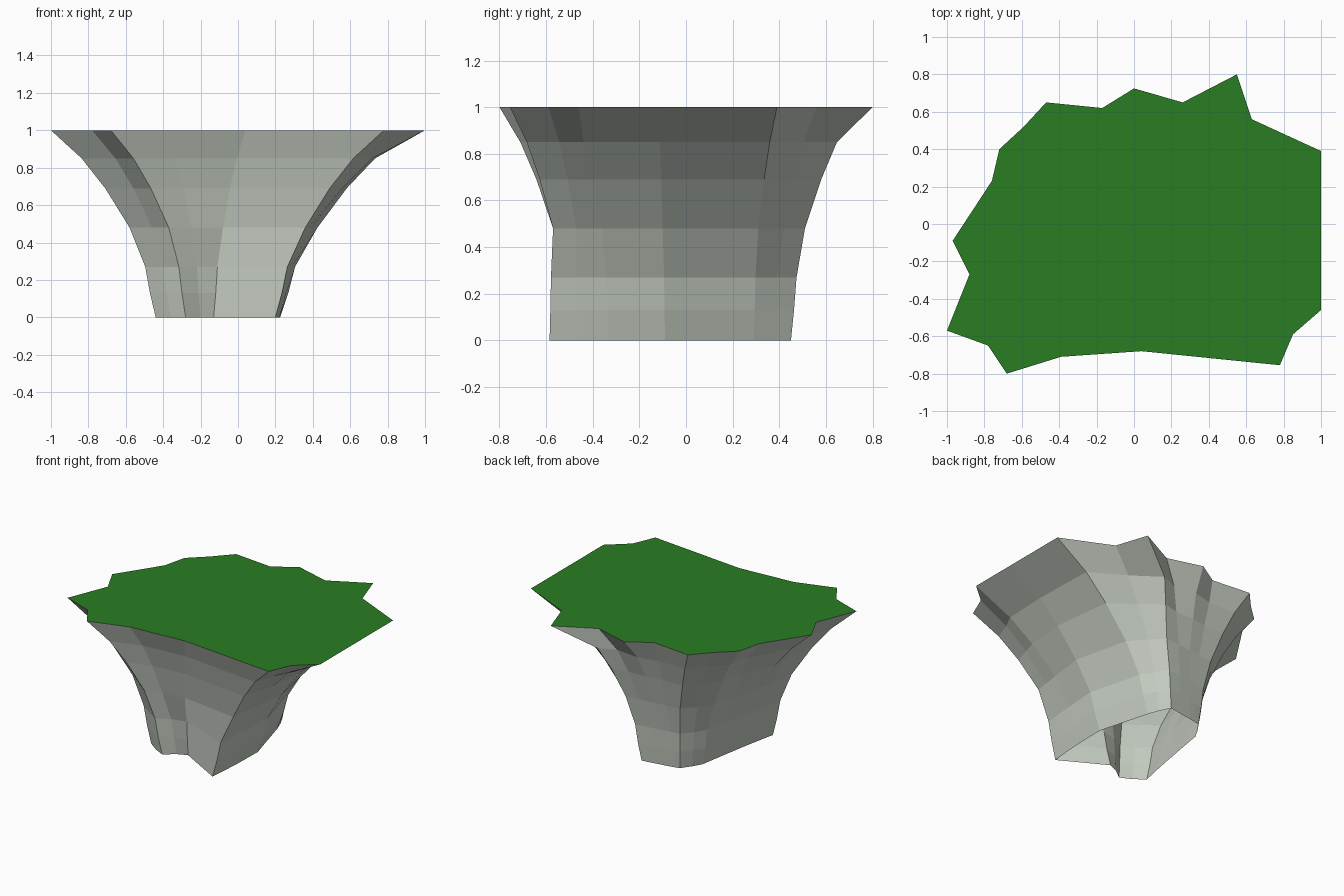
import bpy, bmesh

# Each column of the cliff: top rim x,y / waist x,y / foot x,y
COLS = [
    (.78, -.755, .36, -.57, .20, -.585), (.85, -.59, .375, -.47, .21, -.47),
    (1, -.46, .39, -.36, .22, -.33), (1, -.10, .425, -.10, .225, -.09),
    (1, .39, .33, .31, .12, .29), (.63, .56, .23, .42, .09, .37),
    (.55, .80, .14, .51, .05, .45), (.26, .65, .03, .505, -.04, .435),
    (0, .725, -.08, .49, -.14, .42), (-.17, .62, -.17, .48, -.19, .41),
    (-.47, .65, -.28, .47, -.23, .40), (-.59, .52, -.36, .38, -.28, .33),
    (-.72, .40, -.43, .28, -.32, .26), (-.76, .23, -.47, .12, -.35, .08),
    (-.97, -.09, -.53, -.10, -.385, -.12), (-.88, -.27, -.55, -.24, -.41, -.25),
    (-1, -.57, -.58, -.41, -.44, -.39), (-.78, -.65, -.46, -.50, -.36, -.45),
    (-.68, -.80, -.37, -.57, -.28, -.49), (-.39, -.71, -.25, -.53, -.20, -.43),
    (.04, -.68, -.08, -.51, -.13, -.40)]

# Ring heights with blend: 0 = foot, 1 = waist, 2 = rim
RINGS = [(0, 0), (.13, .22), (.27, .4), (.48, 1), (.69, 1.31), (.85, 1.61), (1, 2)]
# Overhanging rim corners: the wall below leans to a nearer point
OVERHANG = {2: (.93, -.49), 3: (.93, -.12), 4: (.97, .39), 6: (.36, .735),
            7: (.22, .65), 8: (0, .69), 9: (-.18, .64)}


def point(i, t):
    tx, ty, mx, my, fx, fy = COLS[i]
    if t <= 1:
        return fx + (mx - fx) * t, fy + (my - fy) * t
    if t < 2:
        tx, ty = OVERHANG.get(i, (tx, ty))
    return mx + (tx - mx) * (t - 1), my + (ty - my) * (t - 1)


def finish(bm, name, color):
    mesh = bpy.data.meshes.new(name)
    bm.to_mesh(mesh)
    bm.free()
    obj = bpy.data.objects.new(name, mesh)
    bpy.context.collection.objects.link(obj)
    mat = bpy.data.materials.new(name + "_color")
    mat.diffuse_color = color
    mesh.materials.append(mat)


# Flared rock wall, open underneath
n = len(COLS)
bm = bmesh.new()
rings = [[bm.verts.new((*point(i, t), z)) for i in range(n)] for z, t in RINGS]
for low, high in zip(rings, rings[1:]):
    for i in range(n):
        j = (i + 1) % n
        bm.faces.new((low[i], low[j], high[j], high[i]))
finish(bm, "rock_wall", (.56, .61, .54, 1))

# Flat grass top, fanned from the middle so the notches stay open
bm = bmesh.new()
hub = bm.verts.new((0, 0, 1))
rim = [bm.verts.new((c[0], c[1], 1)) for c in COLS]
for i in range(n):
    bm.faces.new((hub, rim[i], rim[(i + 1) % n]))
finish(bm, "grass_top", (.022, .205, .016, 1))
